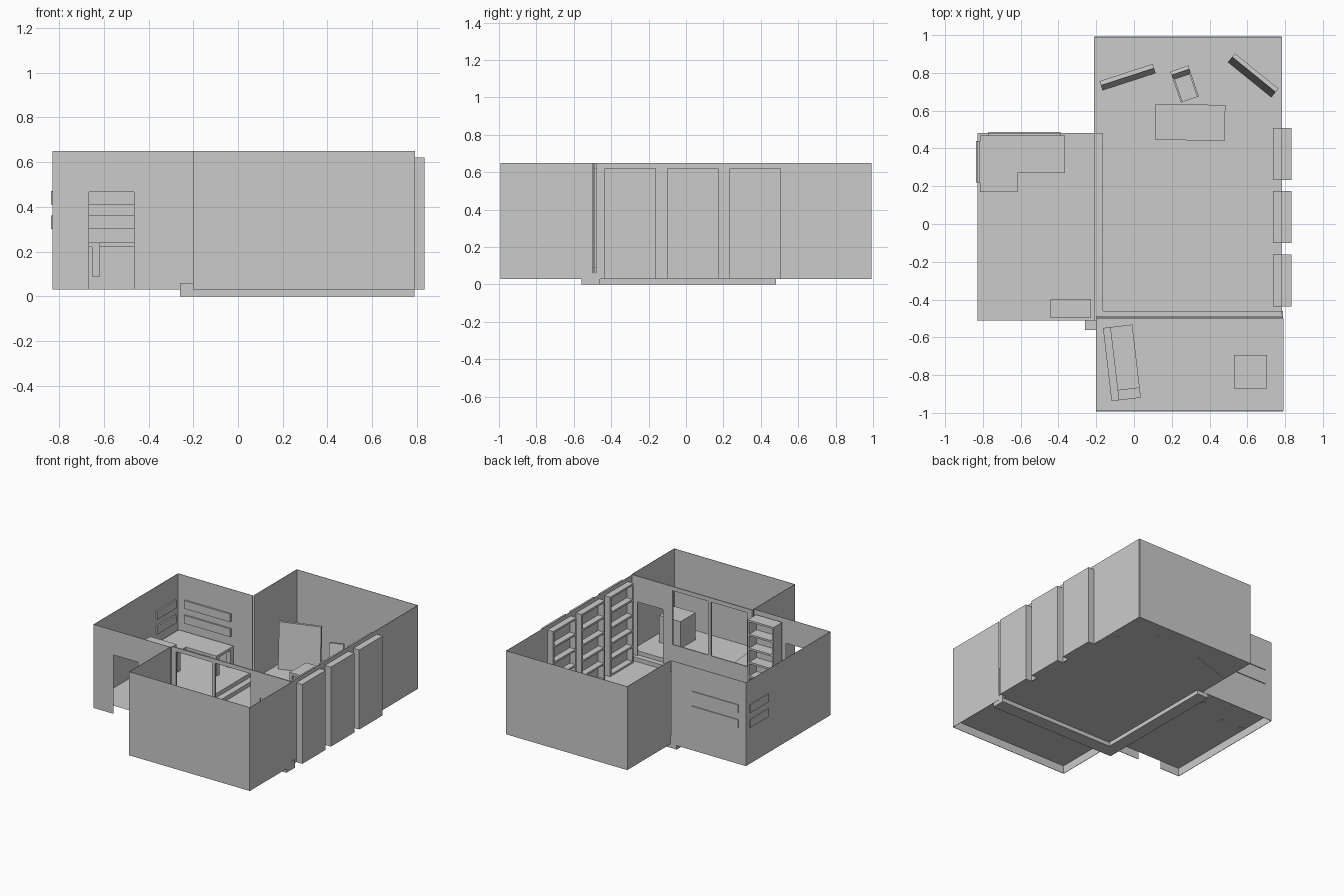
import bpy, math
from mathutils import Matrix, Vector

if "Cube" in bpy.data.objects:
    bpy.data.objects.remove(bpy.data.objects["Cube"])

I = Matrix.Identity(4)


def place(x, y, z, yaw=0, tilt=0):
    return (Matrix.Translation((x, y, z)) @ Matrix.Rotation(math.radians(yaw), 4, 'Z')
            @ Matrix.Rotation(math.radians(tilt), 4, 'X'))


def make(name, verts, faces, m=I):
    me = bpy.data.meshes.new(name)
    me.from_pydata([m @ Vector(v) for v in verts], [], faces)
    me.update()
    ob = bpy.data.objects.new(name, me)
    bpy.context.collection.objects.link(ob)
    return ob


def boxes(name, spans, m=I):
    """One object from boxes given as (x0, x1, y0, y1, z0, z1)."""
    verts, faces = [], []
    quads = [(0, 1, 3, 2), (4, 6, 7, 5), (0, 4, 5, 1), (2, 3, 7, 6), (0, 2, 6, 4), (1, 5, 7, 3)]
    for s in spans:
        n = len(verts)
        verts += [(x, y, z) for x in s[0:2] for y in s[2:4] for z in s[4:6]]
        faces += [tuple(n + i for i in q) for q in quads]
    return make(name, verts, faces, m)


def floor(name, x0, x1, y0, y1, z):
    make(name, [(x0, y0, z), (x1, y0, z), (x1, y1, z), (x0, y1, z)], [(0, 1, 2, 3)])


BASE, STEP, RAISED, TOP = 0.03, 0.06, 0.09, 0.65
T = 0.003


def wall_x(name, y, x0, x1):
    boxes(name, [(x0, x1, y - T / 2, y + T / 2, BASE, TOP)])


def wall_y(name, x, y0, y1):
    boxes(name, [(x - T / 2, x + T / 2, y0, y1, BASE, TOP)])


def bookcase(name, w, d, h, m, cells=5, t=0.014):
    """Open towards local -y, origin at the bottom centre."""
    a, b = w / 2, d / 2
    parts = [(-a, -a + t, -b, b, 0, h), (a - t, a, -b, b, 0, h), (-a + t, a - t, b - t, b, 0, h)]
    for i in range(cells + 1):
        z = (h - t) * i / cells
        parts.append((-a + t, a - t, -b, b - t, z, z + t))
    boxes(name, parts, m)


# Floors: the main room is lower, two side rooms are raised
floor("main_floor", -0.21, 0.78, -0.50, 0.99, BASE)
floor("left_room_floor", -0.826, -0.21, -0.51, 0.48, RAISED)
floor("front_room_floor", -0.20, 0.79, -0.99, -0.50, RAISED)

# L-shaped step between the levels, with risers up to the raised floors
boxes("step_front", [(-0.165, 0.79, -0.56, -0.46, 0, STEP)])
boxes("step_left", [(-0.26, -0.165, -0.56, 0.48, 0, STEP)])
boxes("riser_front", [(-0.20, 0.79, -0.502, -0.50, STEP, RAISED)])
boxes("riser_left", [(-0.212, -0.21, -0.50, 0.48, STEP, RAISED)])

# Outer walls
wall_x("main_back_wall", 0.99, -0.21, 0.78)
wall_y("main_left_wall", -0.21, 0.485, 0.99)
wall_y("main_right_wall", 0.783, -0.48, 0.99)
wall_x("front_room_front_wall", -0.99, -0.20, 0.79)
wall_y("front_room_left_wall", -0.20, -0.99, -0.50)
wall_y("front_room_right_wall", 0.79, -0.99, -0.50)
wall_x("left_room_back_wall", 0.48, -0.826, -0.215)
wall_y("left_room_left_wall", -0.828, -0.51, 0.48)

# Left room front wall with doorway
y0, y1 = -0.511, -0.508
boxes("doorway_wall", [(-0.83, -0.665, y0, y1, BASE, TOP), (-0.465, -0.20, y0, y1, BASE, TOP),
                       (-0.665, -0.465, y0, y1, 0.467, TOP)])

# Partition with a doorway and two windows
y0, y1 = -0.496, -0.487
boxes("partition", [(0.74, 0.787, y0, y1, STEP, TOP), (0.53, 0.74, y0, y1, 0.46, TOP),
                    (0.45, 0.53, y0, y1, STEP, TOP), (-0.20, 0.45, y0, y1, 0.62, TOP),
                    (-0.20, 0.45, y0, y1, STEP, 0.22), (-0.20, -0.16, y0, y1, 0.22, 0.62),
                    (0.135, 0.16, y0, y1, 0.22, 0.62)])

# Bookcases along the right wall and in the left room
for i, y in enumerate((-0.298, 0.037, 0.37)):
    bookcase(f"bookcase_{i + 1}", 0.275, 0.098, 0.59, place(0.784, y, BASE, -90))
bookcase("left_room_bookcase", 0.215, 0.10, 0.53, place(-0.335, -0.447, RAISED, 180))

# Wall boards set in the left room walls
for n, z in (("lower", 0.30), ("upper", 0.41)):
    boxes(f"back_wall_board_{n}", [(-0.77, -0.39, 0.466, 0.488, z, z + 0.06)])
    boxes(f"left_wall_board_{n}", [(-0.836, -0.815, 0.22, 0.44, z, z + 0.06)])

# L-shaped desk with square legs
outline = [(-0.815, 0.17), (-0.617, 0.17), (-0.617, 0.27), (-0.365, 0.27), (-0.365, 0.468), (-0.815, 0.468)]
n = len(outline)
make("corner_desk_top", [(x, y, z) for z in (0.22, 0.24) for x, y in outline],
     [tuple(reversed(range(n))), tuple(range(n, 2 * n))]
     + [(i, (i + 1) % n, n + (i + 1) % n, n + i) for i in range(n)])
w = 0.035
boxes("corner_desk_legs", [(x, x + w, y, y + w, RAISED - 0.002, 0.22) for x, y in
                           ((-0.815, 0.17), (-0.652, 0.17), (-0.40, 0.27), (-0.40, 0.433), (-0.815, 0.433))])

# Main desk with side and front panels
boxes("main_desk", [(-0.185, 0.185, -0.095, 0.095, 0.13, 0.15),
                    (-0.185, -0.165, -0.095, 0.095, 0, 0.13), (0.165, 0.185, -0.095, 0.095, 0, 0.13),
                    (-0.165, 0.165, -0.075, -0.06, 0.03, 0.13)], place(0.297, 0.538, BASE, -1))

# Chair: seat, legs, arms and a leaning back
chair = place(0.27, 0.735, BASE, 19)
boxes("chair_seat", [(-0.05, 0.05, -0.08, 0.06, 0.08, 0.105),
                     (-0.05, -0.041, -0.08, 0.06, 0.105, 0.15), (0.041, 0.05, -0.08, 0.06, 0.105, 0.15)], chair)
boxes("chair_legs", [(x, x + 0.012, y, y + 0.012, 0, 0.08) for x in (-0.05, 0.038) for y in (-0.08, 0.048)], chair)
boxes("chair_back", [(-0.05, 0.05, 0, 0.02, 0, 0.18)],
      chair @ place(0, 0.045, 0.085, 0, -9))

# Two leaning display boards behind the desk
for name, x, y, yaw, tilt in (("left_leaning_board", -0.03, 0.765, 18, -4.5),
                              ("right_leaning_board", 0.62, 0.773, -39, -6)):
    boxes(name, [(-0.148, 0.148, -0.012, 0.012, 0, 0.34)], place(x, y, BASE, yaw, tilt))

# Sofa with back and one arm, and a side table in the front room
boxes("sofa", [(-0.037, 0.078, -0.14, 0.195, 0, 0.09), (-0.078, -0.037, -0.195, 0.195, 0, 0.18),
               (-0.037, 0.078, -0.195, -0.14, 0, 0.13)], place(-0.064, -0.735, RAISED, 6.7))
boxes("side_table", [(0.53, 0.705, -0.87, -0.693, RAISED, 0.29)])
